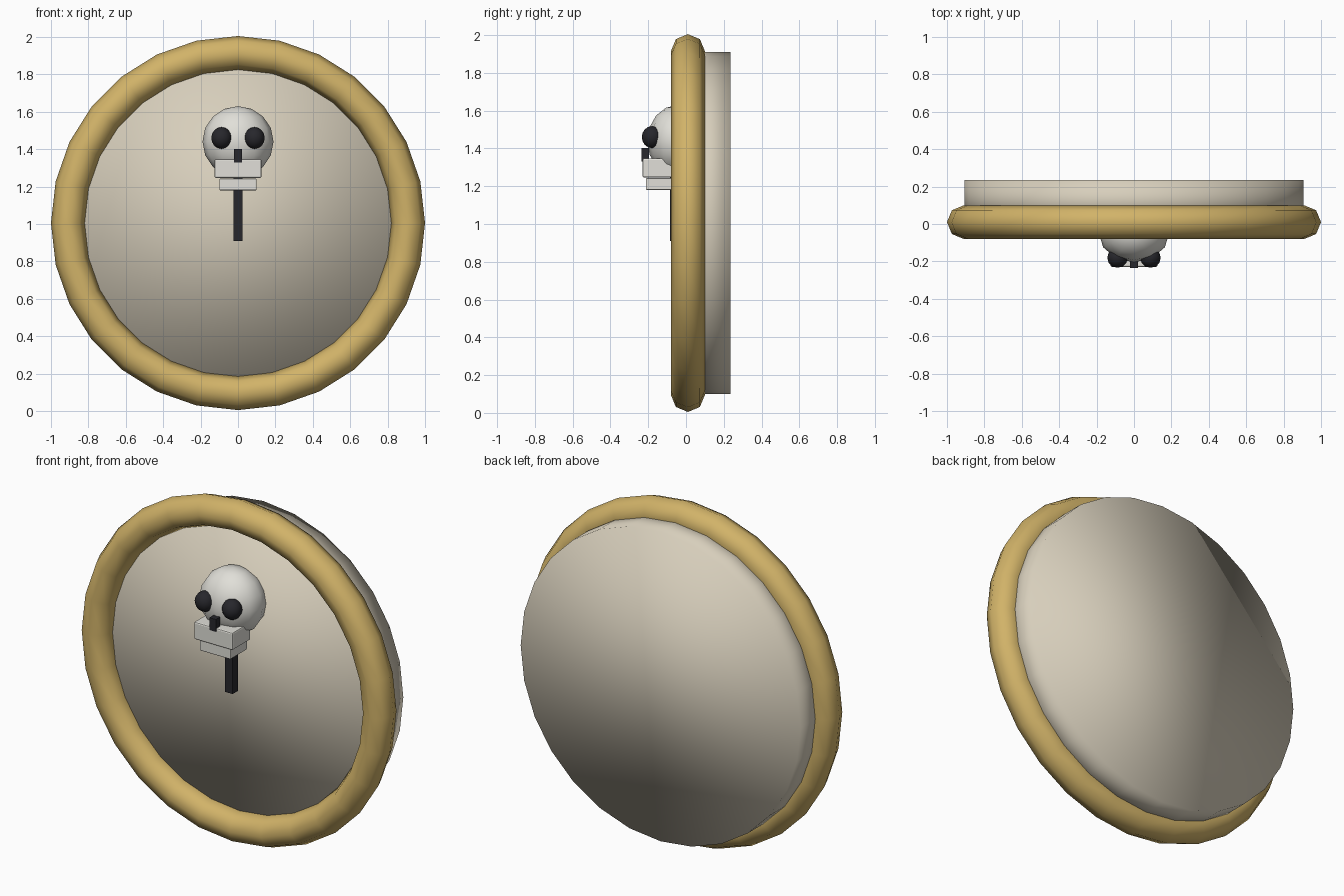
import bpy
import math

if "Cube" in bpy.data.objects:
    bpy.data.objects.remove(bpy.data.objects["Cube"])

def material(name, rgb):
    m = bpy.data.materials.new(name)
    m.diffuse_color = (*rgb, 1)
    m.use_nodes = True
    m.node_tree.nodes["Principled BSDF"].inputs["Base Color"].default_value = m.diffuse_color
    return m

gold = material("gold", (0.64, 0.45, 0.14))
cream = material("cream", (0.68, 0.62, 0.50))
bone = material("bone", (0.75, 0.74, 0.69))
dark = material("dark", (0.02, 0.02, 0.025))

def finish(name, mat, smooth=True):
    o = bpy.context.object
    o.name = name
    o.data.materials.append(mat)
    bpy.ops.object.transform_apply(location=False, rotation=True, scale=True)
    if smooth:
        bpy.ops.object.shade_smooth()
    return o

def box(name, mat, x, y, z, bevel=0.0):
    """Box from (min, max) ranges, optionally with softened edges."""
    bpy.ops.mesh.primitive_cube_add(size=1, location=[(a + b) / 2 for a, b in (x, y, z)])
    bpy.context.object.scale = [b - a for a, b in (x, y, z)]
    o = finish(name, mat, smooth=False)
    if bevel:
        mod = o.modifiers.new("soft_edges", 'BEVEL')
        mod.width = bevel
        mod.segments = 2
    return o

def ball(name, mat, loc, scale, segments, rings):
    bpy.ops.mesh.primitive_uv_sphere_add(segments=segments, ring_count=rings, radius=1, location=loc)
    bpy.context.object.scale = scale
    return finish(name, mat)

# Round frame
bpy.ops.mesh.primitive_torus_add(major_radius=0.91, minor_radius=0.09, major_segments=28,
                                 minor_segments=8, location=(0, 0.01, 1.005),
                                 rotation=(math.pi / 2, 0, 0))
finish("rim", gold)

# Face disc, extending behind the frame
bpy.ops.mesh.primitive_cylinder_add(vertices=28, radius=0.905, depth=0.22,
                                    location=(0, 0.125, 1.005), rotation=(math.pi / 2, 0, 0))
finish("face_disc", cream)

# Skull with eyes, nose and two-part jaw
ball("skull", bone, (0, -0.045, 1.44), (0.19, 0.16, 0.19), 12, 8)
for side, sx in (("left", -1), ("right", 1)):
    ball("eye_" + side, dark, (sx * 0.088, -0.18, 1.46), (0.055, 0.054, 0.058), 12, 8)
box("upper_jaw", bone, (-0.125, 0.125), (-0.23, -0.06), (1.246, 1.348), 0.008)
box("lower_jaw", bone, (-0.1, 0.1), (-0.213, -0.057), (1.18, 1.243), 0.006)
box("nose", dark, (-0.021, 0.021), (-0.235, -0.195), (1.33, 1.402))

# Hand hanging below the skull
box("hand", dark, (-0.025, 0.025), (-0.085, -0.038), (0.91, 1.3))
